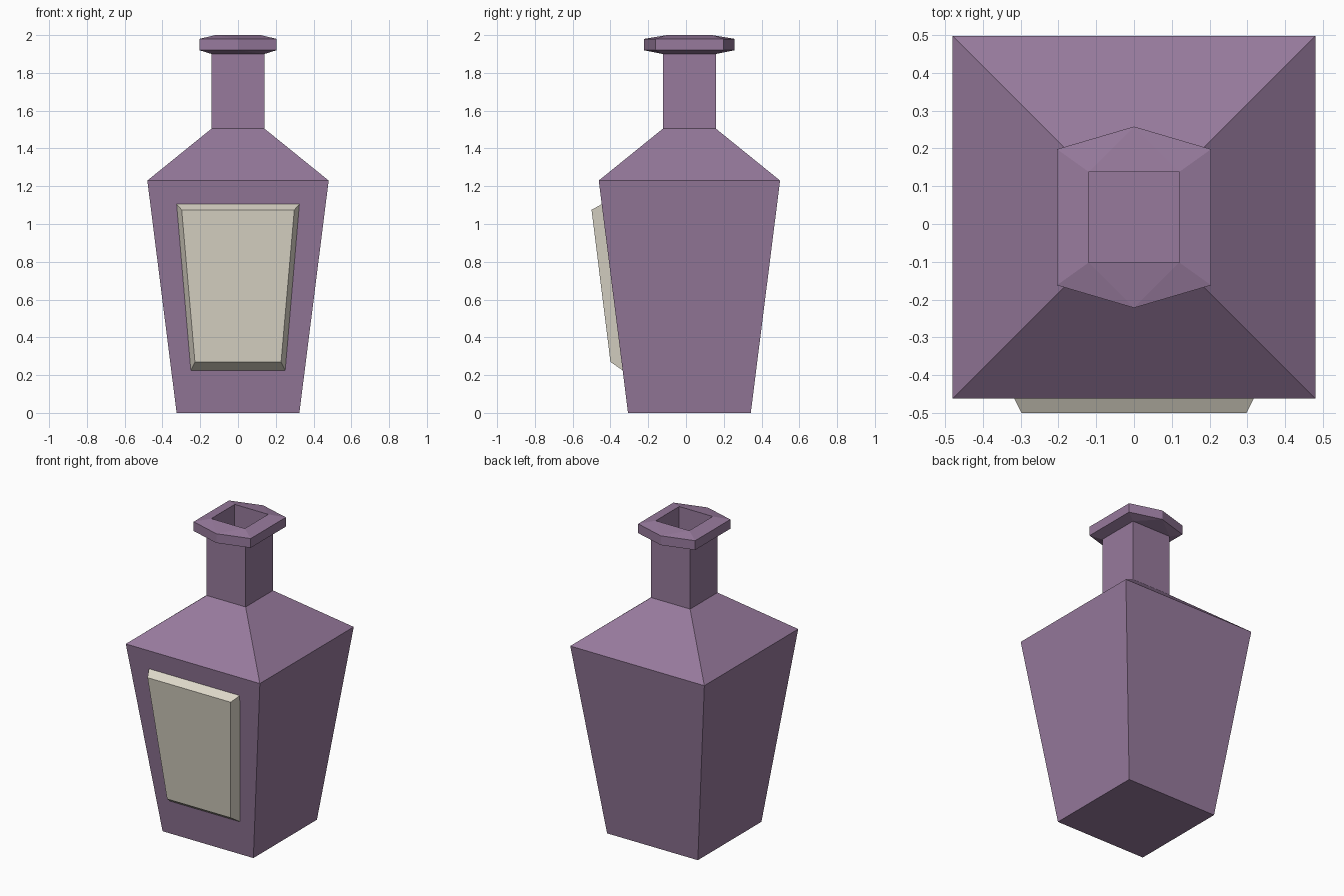
import bpy, bmesh

old = bpy.data.objects.get("Cube")
if old:
    bpy.data.objects.remove(old)

CY = 0.018  # centre of the bottle in y


def material(name, rgb):
    m = bpy.data.materials.new(name)
    m.use_nodes = True
    m.diffuse_color = (*rgb, 1)
    m.node_tree.nodes["Principled BSDF"].inputs["Base Color"].default_value = (*rgb, 1)
    return m


def finish(bm, name, mat):
    bmesh.ops.recalc_face_normals(bm, faces=bm.faces)
    mesh = bpy.data.meshes.new(name)
    bm.to_mesh(mesh)
    bm.free()
    mesh.materials.append(mat)
    obj = bpy.data.objects.new(name, mesh)
    bpy.context.collection.objects.link(obj)
    return obj


def square(bm, r, z):
    return [bm.verts.new((sx * r, CY + sy * r, z))
            for sx, sy in ((-1, -1), (1, -1), (1, 1), (-1, 1))]


def hexagon(bm, z, x=0.204, y=0.18, tip=0.24):
    pts = ((-x, -y), (0, -tip), (x, -y), (x, y), (0, tip), (-x, y))
    return [bm.verts.new((px, CY + py, z)) for px, py in pts]


def loft(bm, a, b):
    n = len(a)
    for i in range(n):
        j = (i + 1) % n
        bm.faces.new((a[i], a[j], b[j], b[i]))


def join_square_hexagon(bm, s, h):
    # pointed ends take three triangles, straight sides one quad
    for k in (0, 1):
        a, b = s[2 * k], s[2 * k + 1]
        p, tip, q = h[3 * k:3 * k + 3]
        for tri in ((a, p, tip), (a, tip, b), (b, tip, q)):
            bm.faces.new(tri)
        bm.faces.new((b, q, h[(3 * k + 3) % 6], s[(2 * k + 2) % 4]))


purple = material("dusty purple glass", (0.31, 0.195, 0.335))
cream = material("cream label", (0.73, 0.69, 0.59))

# Bottle: tapered body, shoulder, neck, six-sided lip and hollow mouth
bm = bmesh.new()
rings = [square(bm, r, z) for r, z in
         ((0.325, 0), (0.48, 1.23), (0.14, 1.505), (0.14, 1.9))]
bm.faces.new(rings[0])
for a, b in zip(rings, rings[1:]):
    loft(bm, a, b)
lip_low, lip_high = hexagon(bm, 1.92), hexagon(bm, 1.98)
mouth, mouth_floor = square(bm, 0.12, 2.0), square(bm, 0.12, 1.55)
join_square_hexagon(bm, rings[-1], lip_low)
loft(bm, lip_low, lip_high)
join_square_hexagon(bm, mouth, lip_high)
loft(bm, mouth, mouth_floor)
bm.faces.new(mouth_floor)
finish(bm, "bottle", purple)

# Label: bevelled plaque leaning with the front wall
bm = bmesh.new()


def plaque(low, high):
    return [bm.verts.new((s * w, y, z))
            for s, (w, y, z) in ((-1, low), (1, low), (1, high), (-1, high))]


back = plaque((0.25, -0.335, 0.225), (0.325, -0.446, 1.105))
front = plaque((0.228, -0.4, 0.27), (0.298, -0.5, 1.075))
loft(bm, back, front)
bm.faces.new(front)
bm.faces.new(back)
finish(bm, "label", cream)
